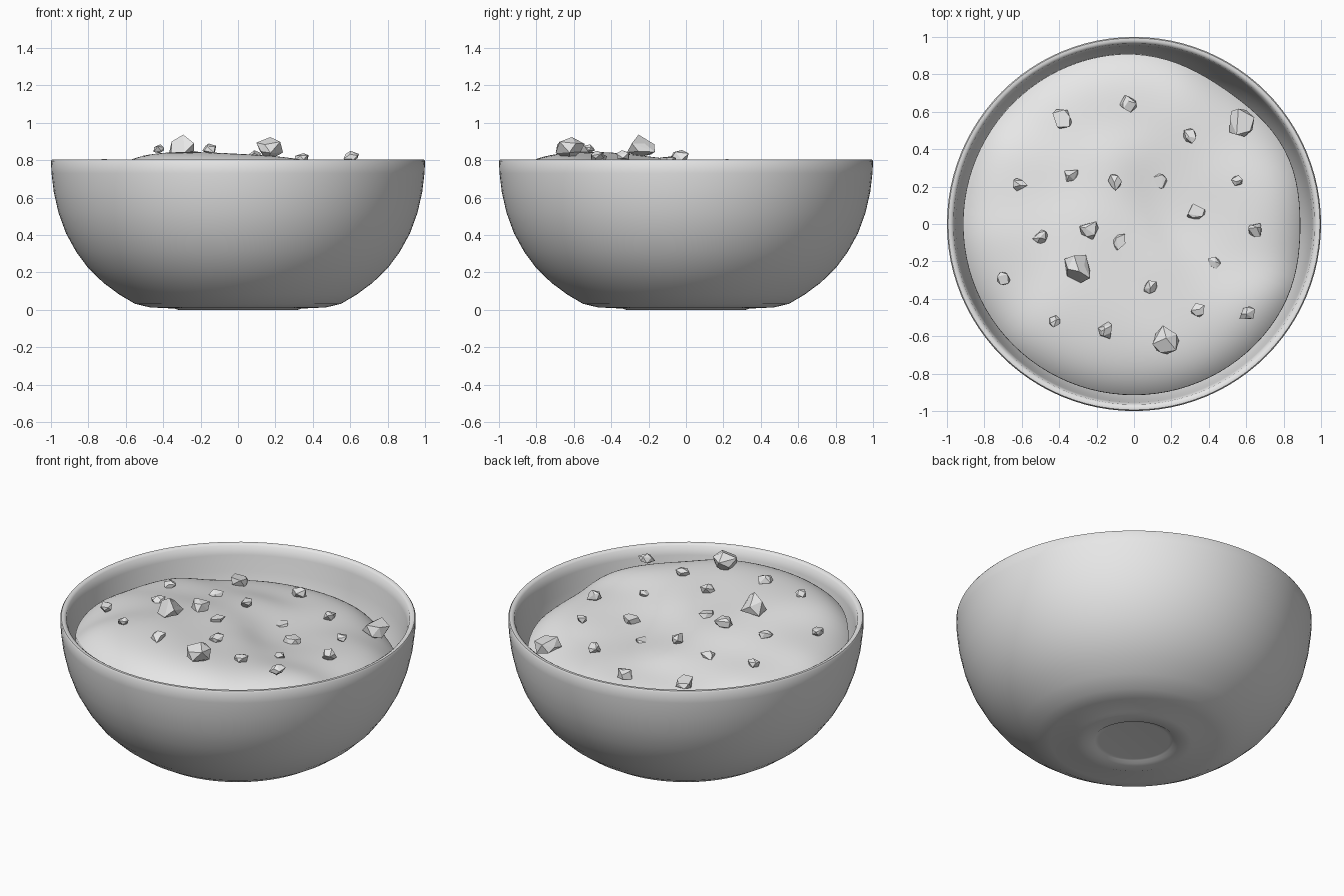
import bpy
import bmesh
import math
import random
from mathutils import Vector

random.seed(4)
if "Cube" in bpy.data.objects:
    bpy.data.objects.remove(bpy.data.objects["Cube"])

SIDES = 96

# One plain grey for everything
grey = bpy.data.materials.new("plain_grey")
grey.use_nodes = True
grey.diffuse_color = (0.8, 0.8, 0.8, 1)
grey.node_tree.nodes["Principled BSDF"].inputs["Base Color"].default_value = grey.diffuse_color


def finish(name, bm, smooth):
    """Turn a bmesh into a named, shaded object."""
    bmesh.ops.recalc_face_normals(bm, faces=bm.faces)
    mesh = bpy.data.meshes.new(name)
    bm.to_mesh(mesh)
    bm.free()
    mesh.materials.append(grey)
    obj = bpy.data.objects.new(name, mesh)
    bpy.context.collection.objects.link(obj)
    if smooth:
        bpy.ops.object.select_all(action="DESELECT")
        obj.select_set(True)
        bpy.context.view_layer.objects.active = obj
        bpy.ops.object.shade_smooth_by_angle(angle=math.radians(50))
    return obj


def loft(name, rows, point):
    """Bridge closed rings; point(row, angle) gives each vertex."""
    bm = bmesh.new()
    rings = [[bm.verts.new(point(row, math.tau * i / SIDES)) for i in range(SIDES)]
             for row in rows]
    for a, b in zip(rings, rings[1:]):
        for i in range(SIDES):
            j = (i + 1) % SIDES
            bm.faces.new((a[i], a[j], b[j], b[i]))
    for end in (rings[0], rings[-1]):
        bm.faces.new(end)
    return finish(name, bm, True)


# Bowl: underside with a foot ring, outer wall, rounded rim, inner wall
outer = [(0.20, 0.014), (0.22, 0.012), (0.235, 0.001), (0.32, 0), (0.34, 0.007),
         (0.47, 0.013), (0.55, 0.032), (0.635, 0.082), (0.72, 0.145), (0.80, 0.222),
         (0.865, 0.31), (0.92, 0.41), (0.96, 0.52), (0.985, 0.63), (0.997, 0.73), (1, 0.795)]
rim = [(0.994, 0.804), (0.98, 0.805), (0.965, 0.795)]
inner = [(r - 0.043, z + 0.04 * (1 - z)) for r, z in reversed(outer[5:-1])]
loft("bowl", outer + rim + inner,
     lambda p, t: (p[0] * math.cos(t), p[0] * math.sin(t), p[1]))

# Chunks: x, y, centre height, radius
chunks = [(-.38, .56, .71, .058), (-.03, .64, .70, .052), (.30, .47, .71, .040),
          (.57, .53, .68, .072), (-.61, .21, .76, .035), (-.34, .26, .75, .042),
          (-.10, .23, .78, .042), (.14, .23, .70, .044), (.55, .23, .73, .034),
          (.33, .06, .72, .048), (.65, -.03, .75, .042), (-.50, -.07, .80, .042),
          (-.25, -.03, .82, .055), (-.08, -.10, .80, .042), (-.70, -.29, .79, .042),
          (-.30, -.24, .87, .076), (.09, -.34, .82, .040), (.43, -.21, .75, .037),
          (.34, -.46, .81, .038), (.61, -.48, .82, .042), (-.42, -.52, .86, .036),
          (-.15, -.57, .86, .042), (.17, -.63, .865, .076)]


def bump(angle, centre, width):
    """Soft bell of an angle, wrapped round the circle."""
    d = math.remainder(angle - math.radians(centre), math.tau)
    return math.exp(-(d / math.radians(width)) ** 2)


def filling_height(x, y):
    """Uneven surface, blended smoothly between the chunks resting on it."""
    total = weight = 0
    for cx, cy, cz, r in chunks:
        w = math.exp(-((x - cx) ** 2 + (y - cy) ** 2) / 0.045) + 1e-5
        total += w * (cz - 0.3 * r)
        weight += w
    return total / weight


def filling_point(row, t):
    fraction, sink = row
    edge = 0.915 - 0.045 * bump(t, 55, 25) - 0.025 * bump(t, 0, 20)
    x, y = (edge * fraction * f(t) for f in (math.cos, math.sin))
    drop = 0.11 * fraction ** 8
    return x, y, filling_height(x, y) - drop - sink


# Filling: wavy top with a rounded shoulder tucked down into the bowl
rows = [(math.sin(math.pi / 2 * i / 32), 0) for i in range(1, 32)]
rows += [(1, 0.03), (1, 0.08), (0.97, 0.18), (0.85, 0.3)]
loft("filling", rows, filling_point)

# Faceted chunks scattered on the filling
for number, (x, y, z, r) in enumerate(chunks, 1):
    bm = bmesh.new()
    bmesh.ops.create_icosphere(bm, subdivisions=1, radius=1)
    spin = random.uniform(0, math.tau)
    for v in bm.verts:
        p = v.co * random.uniform(0.8, 1.12)
        p += Vector([random.uniform(-0.25, 0.25) for _ in range(3)])
        a, b = math.cos(spin), math.sin(spin)
        v.co = (x + r * (a * p.x - b * p.y), y + r * (b * p.x + a * p.y), z + 0.72 * r * p.z)
    hull = bmesh.ops.convex_hull(bm, input=bm.verts)
    loose = [g for g in hull["geom_interior"] if isinstance(g, bmesh.types.BMVert)]
    bmesh.ops.delete(bm, geom=loose, context="VERTS")
    bmesh.ops.dissolve_limit(bm, angle_limit=math.radians(22), verts=bm.verts, edges=bm.edges)
    finish(f"chunk_{number}", bm, False)
